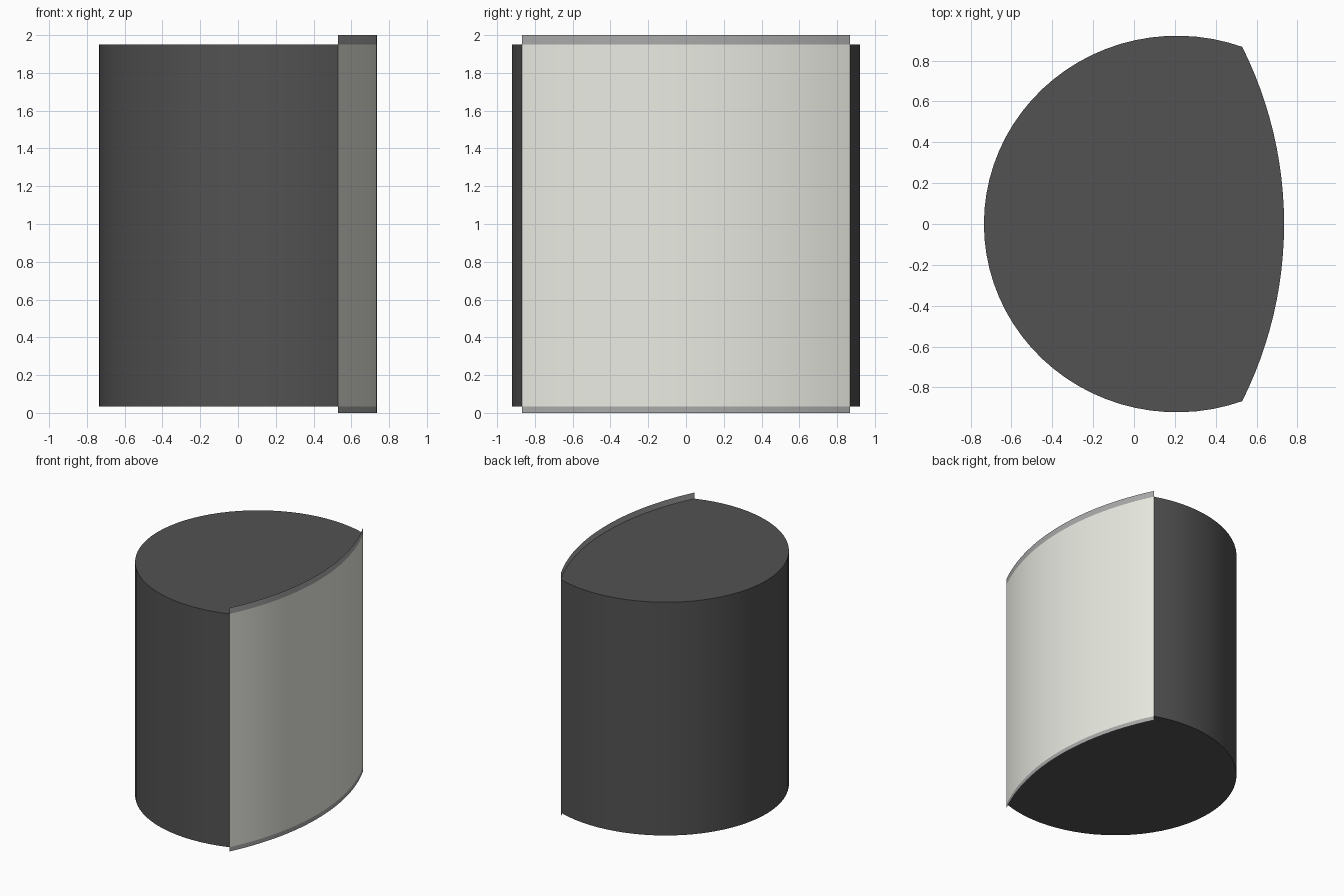
import bpy
from math import acos, asin, cos, sin, pi

if "Cube" in bpy.data.objects:
    bpy.data.objects.remove(bpy.data.objects["Cube"])

CX, A, B = 0.21, 0.945, 0.922      # elliptical rear wall
EDGE_X, FRONT_X = 0.53, 0.735      # panel corner and bulge
Z0, Z1, Z2, Z3 = 0.0, 0.035, 1.95, 2.0

start = acos((EDGE_X - CX) / A)
half = B * sin(start)
sag = FRONT_X - EDGE_X
R = (half ** 2 + sag ** 2) / (2 * sag)
span = asin(half / R)


def material(name, rgb):
    m = bpy.data.materials.new(name)
    m.diffuse_color = (*rgb, 1)
    m.use_nodes = True
    m.node_tree.nodes["Principled BSDF"].inputs["Base Color"].default_value = m.diffuse_color
    return m


def build(name, verts, faces, mat):
    mesh = bpy.data.meshes.new(name)
    mesh.from_pydata(verts, [], faces)
    mesh.materials.append(mat)
    ob = bpy.data.objects.new(name, mesh)
    bpy.context.collection.objects.link(ob)
    bpy.ops.object.select_all(action='DESELECT')
    ob.select_set(True)
    bpy.context.view_layer.objects.active = ob
    bpy.ops.object.shade_smooth_by_angle(angle=pi / 6)
    return ob


def wall(name, path, z0, z1, mat):
    n = len(path)
    verts = [(x, y, z) for z in (z0, z1) for x, y in path]
    faces = [(i, i + 1, n + i + 1, n + i) for i in range(n - 1)]
    return build(name, verts, faces, mat)


dark = material("dark_shell", (0.085, 0.085, 0.085))
ivory = material("ivory_panel", (0.82, 0.83, 0.76))
grey = material("grey_trim", (0.40, 0.40, 0.40))

# Plan curves, both running anticlockwise
N, M = 48, 24
rear = [(CX + A * cos(t), B * sin(t)) for t in
        (start + (2 * pi - 2 * start) * i / N for i in range(N + 1))]
front = [(FRONT_X - R + R * cos(t), R * sin(t)) for t in
         (-span + 2 * span * i / M for i in range(M + 1))]

# Dark shell: rear wall with top and bottom caps
outline = rear + front[1:-1]
n = len(outline)
verts = [(x, y, z) for z in (Z1, Z2) for x, y in outline]
faces = [(i, i + 1, n + i + 1, n + i) for i in range(N)]
faces += [tuple(reversed(range(n))), tuple(range(n, 2 * n))]
build("shell", verts, faces, dark)

# Curved front panel and the thin lips above and below it
wall("front_panel", front, Z1, Z2, ivory)
wall("lower_lip", front, Z0, Z1, grey)
wall("upper_lip", front, Z2, Z3, grey)
